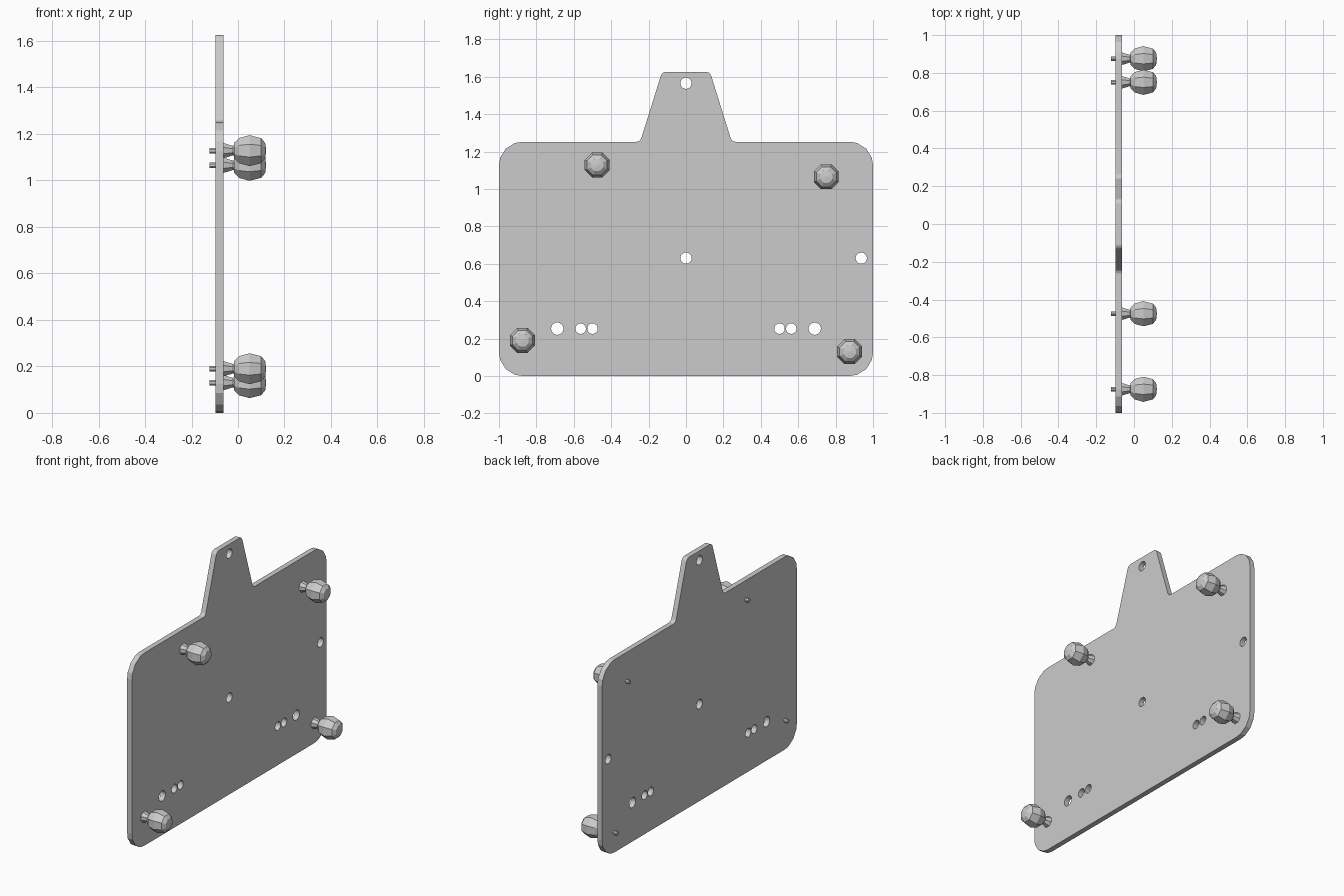
import bpy
import bmesh
from math import cos, sin, tan, pi
from mathutils import Vector, Matrix

cube = bpy.data.objects.get("Cube")
if cube:
    bpy.data.objects.remove(cube, do_unlink=True)

grey = bpy.data.materials.new("light_grey")
grey.use_nodes = True
tone = (0.6, 0.6, 0.6, 1)
grey.diffuse_color = tone
grey.node_tree.nodes["Principled BSDF"].inputs["Base Color"].default_value = tone

PLATE_X, HALF_THICK = -0.08, 0.017


def fillet(corners, steps=4):
    """Round every (y, z, radius) corner of a closed outline."""
    result = []
    count = len(corners)
    for i, (y, z, radius) in enumerate(corners):
        here = Vector((y, z))
        to_prev = (Vector(corners[i - 1][:2]) - here).normalized()
        to_next = (Vector(corners[(i + 1) % count][:2]) - here).normalized()
        half = to_prev.angle(to_next) / 2
        center = here + (to_prev + to_next).normalized() * (radius / sin(half))
        start = here + to_prev * (radius / tan(half)) - center
        end = here + to_next * (radius / tan(half)) - center
        for s in range(steps + 1):
            blend = start.lerp(end, s / steps)
            result.append(center + blend.normalized() * radius)
    return result


def circle(y, z, radius, sides=24):
    """Regular polygon with flat top and sides."""
    angles = [2 * pi * (k + 0.5) / sides for k in range(sides)]
    return [Vector((y + radius * cos(a), z + radius * sin(a))) for a in angles]


def add_object(name, mesh):
    obj = bpy.data.objects.new(name, mesh)
    bpy.context.collection.objects.link(obj)
    mesh.materials.clear()
    mesh.materials.append(grey)


# Plate: tabbed outline with rounded corners and drilled holes
right_half = [(1, 0, 0.125), (1, 1.252, 0.125), (0.245, 1.252, 0.03), (0.128, 1.626, 0.03)]
outline = right_half + [(-y, z, r) for y, z, r in reversed(right_half)]
holes = [(0, 1.565, 0.03), (0, 0.63, 0.03), (0.937, 0.63, 0.03)]
for side in (-1, 1):
    holes += [(side * y, 0.253, r) for y, r in ((0.5, 0.028), (0.563, 0.028), (0.688, 0.033))]

curve = bpy.data.curves.new("plate_outline", "CURVE")
curve.dimensions = "2D"
curve.fill_mode = "BOTH"
curve.extrude = HALF_THICK
for loop in [fillet(outline)] + [circle(*h) for h in holes]:
    spline = curve.splines.new("POLY")
    spline.points.add(len(loop) - 1)
    for point, co in zip(spline.points, loop):
        point.co = (co.x, co.y, 0, 1)
    spline.use_cyclic_u = True
source = bpy.data.objects.new("plate_outline", curve)
bpy.context.collection.objects.link(source)
bpy.context.view_layer.update()
mesh = bpy.data.meshes.new_from_object(
    source.evaluated_get(bpy.context.evaluated_depsgraph_get()))
bpy.data.objects.remove(source)

# Stand the flat outline up in the YZ plane
bm = bmesh.new()
bm.from_mesh(mesh)
bm.transform(Matrix(((0, 0, 1, PLATE_X), (1, 0, 0, 0), (0, 1, 0, 0), (0, 0, 0, 1))))
bmesh.ops.remove_doubles(bm, verts=bm.verts, dist=0.0001)
bmesh.ops.recalc_face_normals(bm, faces=bm.faces)
for face in bm.faces:
    face.smooth = False
bm.to_mesh(mesh)
bm.free()
add_object("plate", mesh)


def lathe(name, profile, y, z, sides=8):
    """Faceted turned part around an axis along x, from (x, radius) points."""
    bm = bmesh.new()
    rings = []
    for x, radius in profile:
        rings.append([bm.verts.new((x, p.x, p.y)) for p in circle(y, z, radius, sides)])
    for a, b in zip(rings, rings[1:]):
        for k in range(sides):
            n = (k + 1) % sides
            bm.faces.new((a[k], a[n], b[n], b[k]))
    bm.faces.new(rings[0])
    bm.faces.new(rings[-1])
    bmesh.ops.recalc_face_normals(bm, faces=bm.faces)
    mesh = bpy.data.meshes.new(name)
    bm.to_mesh(mesh)
    bm.free()
    add_object(name, mesh)


# Four feet: pin through the plate, flared stem and faceted bulb
pin = [(-0.122, 0.013), (-0.06, 0.013)]
stem = [(-0.064, 0.036), (-0.022, 0.022), (-0.01, 0.03)]
bulb = [(-0.018, 0.035), (0.005, 0.059), (0.05, 0.072), (0.1, 0.058), (0.117, 0.036), (0.121, 0.002)]
spots = {"upper_front": (-0.475, 1.128), "upper_back": (0.75, 1.065),
         "lower_front": (-0.875, 0.19), "lower_back": (0.875, 0.13)}
for label, (y, z) in spots.items():
    lathe(label + "_pin", pin, y, z)
    lathe(label + "_stem", stem, y, z)
    lathe(label + "_bulb", bulb, y, z)
